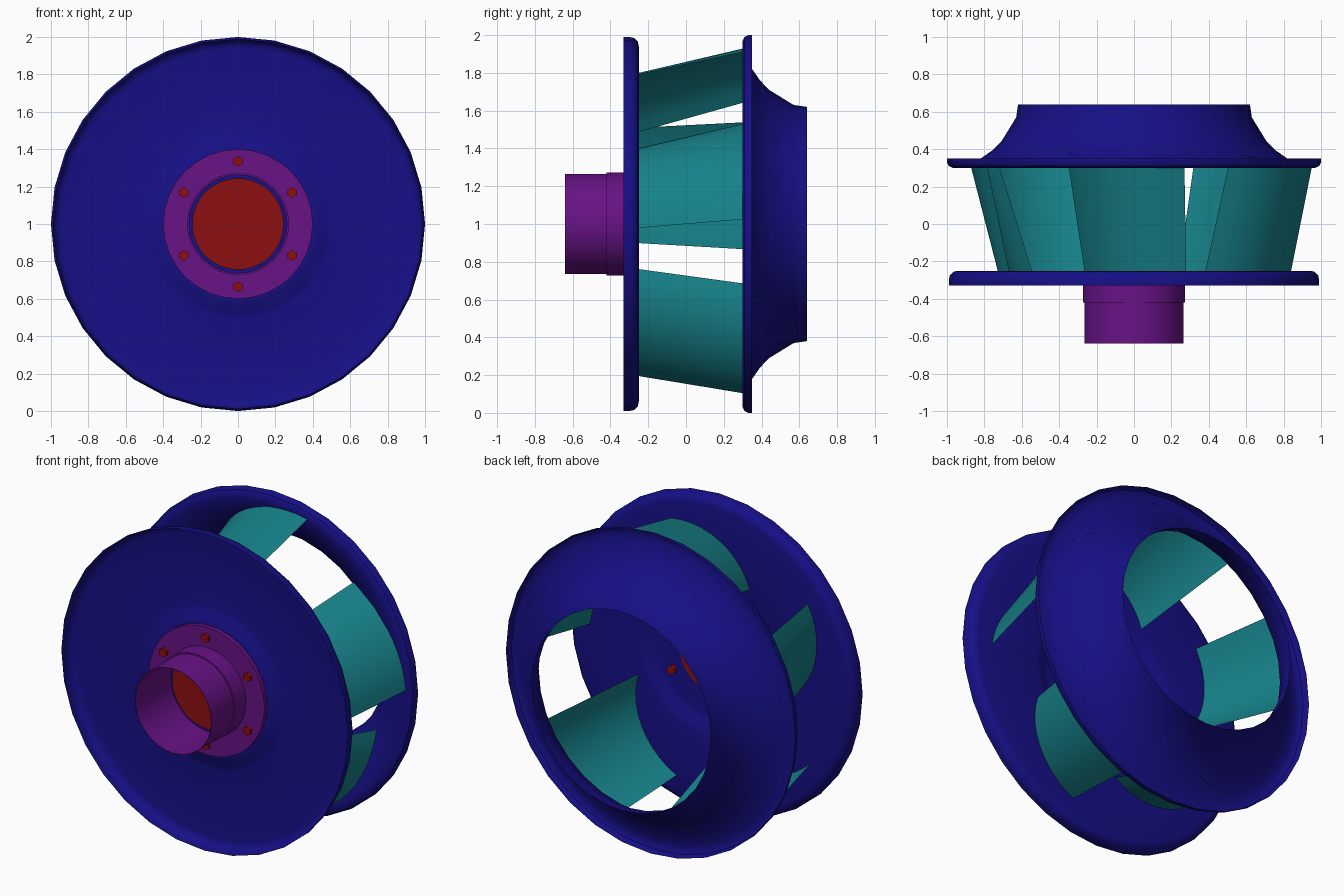
import bpy, bmesh, math

if "Cube" in bpy.data.objects:
    bpy.data.objects.remove(bpy.data.objects["Cube"])

CZ = 1.0      # height of the fan axis (runs along y)
SEG = 32


def material(name, rgb):
    m = bpy.data.materials.new(name)
    m.diffuse_color = (*rgb, 1)
    m.use_nodes = True
    m.node_tree.nodes["Principled BSDF"].inputs["Base Color"].default_value = m.diffuse_color
    return m


BLUE = material("blue", (0.008, 0.005, 0.24))
TEAL = material("teal", (0.008, 0.22, 0.25))
PURPLE = material("purple", (0.14, 0.006, 0.24))
RED = material("red", (0.27, 0.005, 0.005))


def finish(name, verts, faces, mat, flip=False):
    me = bpy.data.meshes.new(name)
    me.from_pydata(verts, [], faces)
    bm = bmesh.new()
    bm.from_mesh(me)
    bmesh.ops.remove_doubles(bm, verts=bm.verts, dist=1e-5)
    bmesh.ops.recalc_face_normals(bm, faces=bm.faces)
    if flip:
        bmesh.ops.reverse_faces(bm, faces=bm.faces)
    bm.to_mesh(me)
    bm.free()
    me.materials.append(mat)
    ob = bpy.data.objects.new(name, me)
    bpy.context.collection.objects.link(ob)
    bpy.context.view_layer.objects.active = ob
    bpy.ops.object.select_all(action='DESELECT')
    ob.select_set(True)
    bpy.ops.object.shade_smooth_by_angle(angle=math.radians(35))
    return ob


def lathe(name, profile, mat, seg=SEG, centre=(0, CZ), cap=False):
    """Spin (radius, y) points around an axis parallel to y."""
    verts, faces, n = [], [], len(profile)
    for i in range(seg):
        a = math.pi / 2 + 2 * math.pi * i / seg
        verts += [(centre[0] + r * math.cos(a), y, centre[1] + r * math.sin(a)) for r, y in profile]
    for i in range(seg):
        j = (i + 1) % seg
        faces += [(i * n + k, i * n + k + 1, j * n + k + 1, j * n + k) for k in range(n - 1)]
    if cap:
        faces += [[i * n for i in range(seg)], [i * n + n - 1 for i in range(seg)]]
    return finish(name, verts, faces, mat)


# Back plate: thin sheet with a raised hub seat and a rolled rim
lathe("back_plate", [(0.245, -0.285), (0.40, -0.285), (0.43, -0.28), (0.48, -0.256), (0.51, -0.25),
                     (0.94, -0.25), (0.965, -0.255), (0.985, -0.275), (0.99, -0.30), (0.99, -0.33)], BLUE)

# Inlet shroud: flared ring with a rolled rim
SHROUD = [(0.62, 0.64), (0.63, 0.57), (0.71, 0.44), (0.76, 0.392), (0.82, 0.35), (0.88, 0.318),
          (0.94, 0.30), (0.97, 0.30), (0.99, 0.31), (1.0, 0.33), (1.0, 0.35)]
lathe("inlet_shroud", SHROUD, BLUE)


def shroud_y(r):
    for (r0, y0), (r1, y1) in zip(SHROUD, SHROUD[1:]):
        if r0 <= r <= r1:
            return y0 + (y1 - y0) * (r - r0) / (r1 - r0)
    return 0.30


# Curved blades, leaning outward from the plate to the shroud
STEPS = 10
for b in range(5):
    verts, faces = [], []
    for i in range(STEPS + 1):
        t = i / STEPS
        r0 = 0.84 - 0.285 * (0.4 * t + 0.6 * t * t)
        r1 = 0.95 - 0.03 * t - 0.19 * t * t
        a0 = math.radians(72 * b - 1.4 + 47.9 * t)
        a1 = math.radians(72 * b + 1.5 + 45.0 * t)
        f = 1.0
        for _ in range(6):      # extend the ruling until it meets the shroud
            f = (shroud_y(r0 + (r1 - r0) * f) + 0.25) / 0.55
        p = (r0 * math.cos(a0), r0 * math.sin(a0))
        q = (r1 * math.cos(a1), r1 * math.sin(a1))
        verts += [(p[0], -0.25, CZ + p[1]),
                  (p[0] + (q[0] - p[0]) * f, -0.25 + 0.55 * f, CZ + p[1] + (q[1] - p[1]) * f)]
    faces = [(2 * i, 2 * i + 1, 2 * i + 3, 2 * i + 2) for i in range(STEPS)]
    finish(f"blade_{b + 1}", verts, faces, TEAL)

# Hub: open barrel with a stepped collar and a bolted flange
lathe("hub", [(0.265, -0.285), (0.262, -0.64), (0.265, -0.64), (0.265, -0.42), (0.273, -0.42), (0.273, -0.31),
              (0.40, -0.31), (0.40, -0.285)], PURPLE)

# Shaft end closing the bore
lathe("shaft_end", [(0.245, -0.30), (0.245, -0.28)], RED, cap=True)

# Hex bolts through the flange
for k in range(6):
    a = math.pi / 2 + k * math.pi / 3
    lathe(f"bolt_{k + 1}", [(0.028, -0.33), (0.028, -0.26)], RED, seg=6, cap=True,
          centre=(0.335 * math.cos(a), CZ + 0.335 * math.sin(a)))
